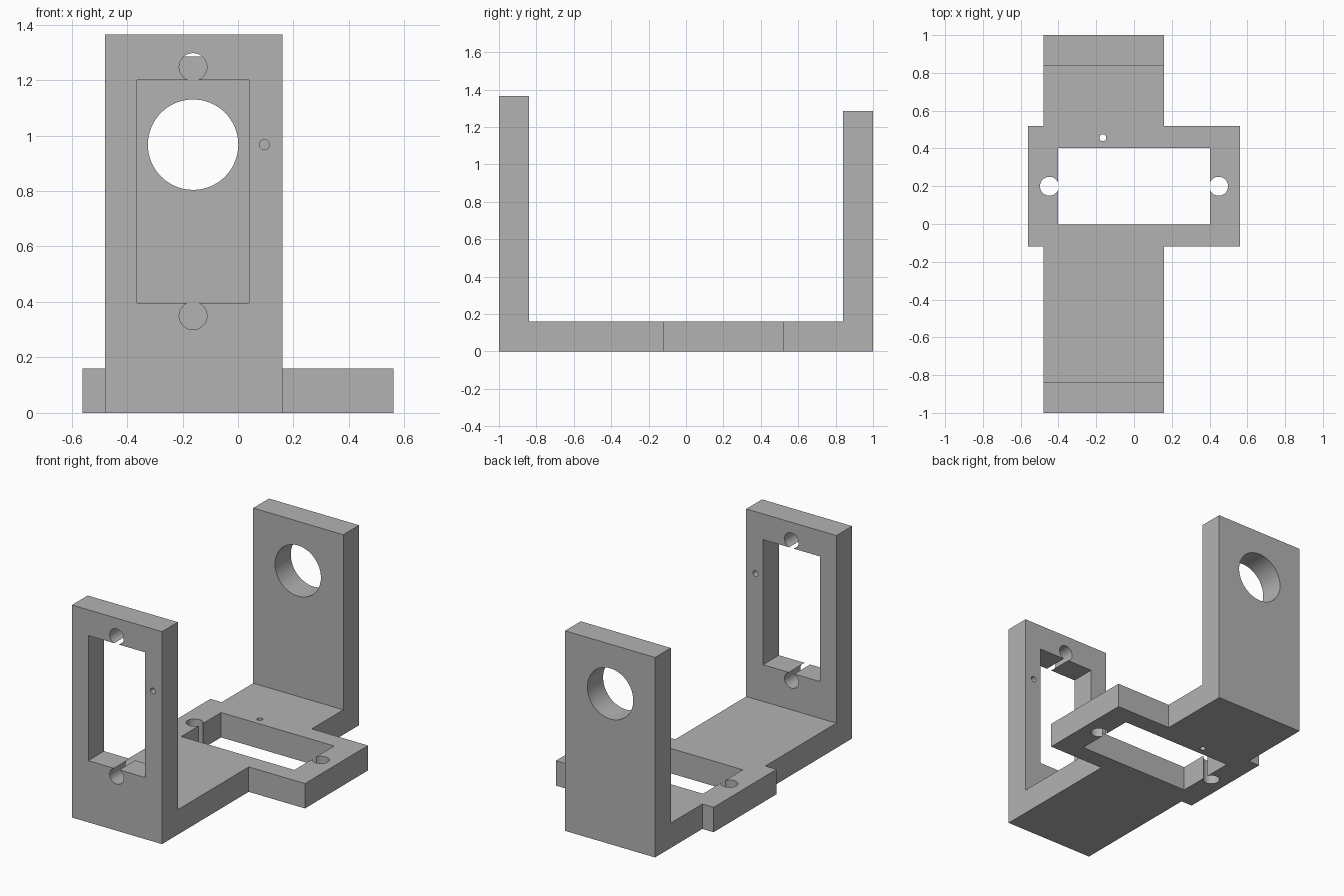
import bpy
import bmesh
from mathutils import Matrix, Vector

if "Cube" in bpy.data.objects:
    bpy.data.objects.remove(bpy.data.objects["Cube"], do_unlink=True)

grey = bpy.data.materials.new("plain grey")
grey.use_nodes = True
colour = (0.45, 0.45, 0.45, 1)
grey.diffuse_color = colour
grey.node_tree.nodes["Principled BSDF"].inputs["Base Color"].default_value = colour

THICK = 0.16
LEFT, RIGHT = -0.48, 0.16
MID = (LEFT + RIGHT) / 2


def make_object(name, bm):
    bmesh.ops.recalc_face_normals(bm, faces=bm.faces)
    mesh = bpy.data.meshes.new(name)
    bm.to_mesh(mesh)
    bm.free()
    mesh.materials.append(grey)
    obj = bpy.data.objects.new(name, mesh)
    bpy.context.collection.objects.link(obj)
    return obj


def raise_faces(bm, faces, height):
    """Extrude faces straight up."""
    geom = bmesh.ops.extrude_face_region(bm, geom=faces)["geom"]
    verts = [g for g in geom if isinstance(g, bmesh.types.BMVert)]
    bmesh.ops.translate(bm, verts=verts, vec=(0, 0, height))


# Bracket: cross-shaped floor with an upright at each end
bm = bmesh.new()
inner = 1 - THICK
front, back = -0.12, 0.52
wing = 0.56
a, b, c, d = [bm.verts.new((x, y, 0)) for x, y in
              ((LEFT, -inner), (RIGHT, -inner), (RIGHT, inner), (LEFT, inner))]
right_wing = [bm.verts.new(p) for p in
              ((RIGHT, front, 0), (wing, front, 0), (wing, back, 0), (RIGHT, back, 0))]
left_wing = [bm.verts.new(p) for p in
             ((LEFT, back, 0), (-wing, back, 0), (-wing, front, 0), (LEFT, front, 0))]
bm.faces.new([a, b, *right_wing, c, d, *left_wing])
e, f, g, h = [bm.verts.new((x, y, 0)) for x, y in
              ((LEFT, -1), (RIGHT, -1), (RIGHT, 1), (LEFT, 1))]
bm.faces.new([e, f, b, a])
bm.faces.new([d, c, g, h])
raise_faces(bm, bm.faces[:], THICK)
for side, top in ((-1, 1.365), (1, 1.285)):
    end = [face for face in bm.faces
           if face.calc_center_median().z > THICK - 0.001
           and side * face.calc_center_median().y > inner]
    raise_faces(bm, end, top - THICK)
bmesh.ops.recalc_face_normals(bm, faces=bm.faces)
bmesh.ops.dissolve_limit(bm, angle_limit=0.01, verts=bm.verts, edges=bm.edges)
bracket = make_object("servo_bracket", bm)


def cut(obj_name, centre, size=None, radius=None, axis="Z"):
    """Cut a box or round hole through the bracket."""
    bm = bmesh.new()
    if size:
        bmesh.ops.create_cube(bm, size=1)
        bmesh.ops.scale(bm, verts=bm.verts, vec=size)
    else:
        bmesh.ops.create_cone(bm, cap_ends=True, segments=64, depth=0.3,
                              radius1=radius, radius2=radius)
        if axis == "Y":
            turn = Matrix(((1, 0, 0), (0, 0, -1), (0, 1, 0)))
            bmesh.ops.rotate(bm, verts=bm.verts, matrix=turn)
    bmesh.ops.translate(bm, verts=bm.verts, vec=Vector(centre))
    cutter = make_object(obj_name, bm)
    cutter.hide_render = True
    mod = bracket.modifiers.new(obj_name, "BOOLEAN")
    mod.operation = "DIFFERENCE"
    mod.solver = "EXACT"
    mod.object = cutter
    bpy.context.view_layer.objects.active = bracket
    bpy.ops.object.modifier_apply(modifier=mod.name)
    bpy.data.objects.remove(cutter, do_unlink=True)


wall_y = 1 - THICK / 2
pin, screw = 0.018, 0.05

# Front upright: tall window, screw holes and pin hole
cut("front_window", (MID - 0.002, -wall_y, 0.798), size=(0.404, 0.3, 0.804))
for z in (0.35, 1.247):
    cut("front_screw_hole", (MID - 0.002, -wall_y, z), radius=screw, axis="Y")
cut("front_pin_hole", (0.095, -wall_y, 0.967), radius=pin, axis="Y")

# Back upright: round shaft hole
cut("shaft_hole", (MID - 0.002, wall_y, 0.967), radius=0.163, axis="Y")

# Floor: wide window, screw holes and pin hole
cut("floor_window", (0, 0.2, THICK / 2), size=(0.804, 0.404, 0.3))
for x in (-0.448, 0.448):
    cut("floor_screw_hole", (x, 0.2, THICK / 2), radius=screw)
cut("floor_pin_hole", (-0.165, 0.457, THICK / 2), radius=pin)

# Smooth hole walls, keep edges sharp
bpy.ops.object.select_all(action="DESELECT")
bracket.select_set(True)
bpy.context.view_layer.objects.active = bracket
bpy.ops.object.shade_smooth_by_angle(angle=0.5)
